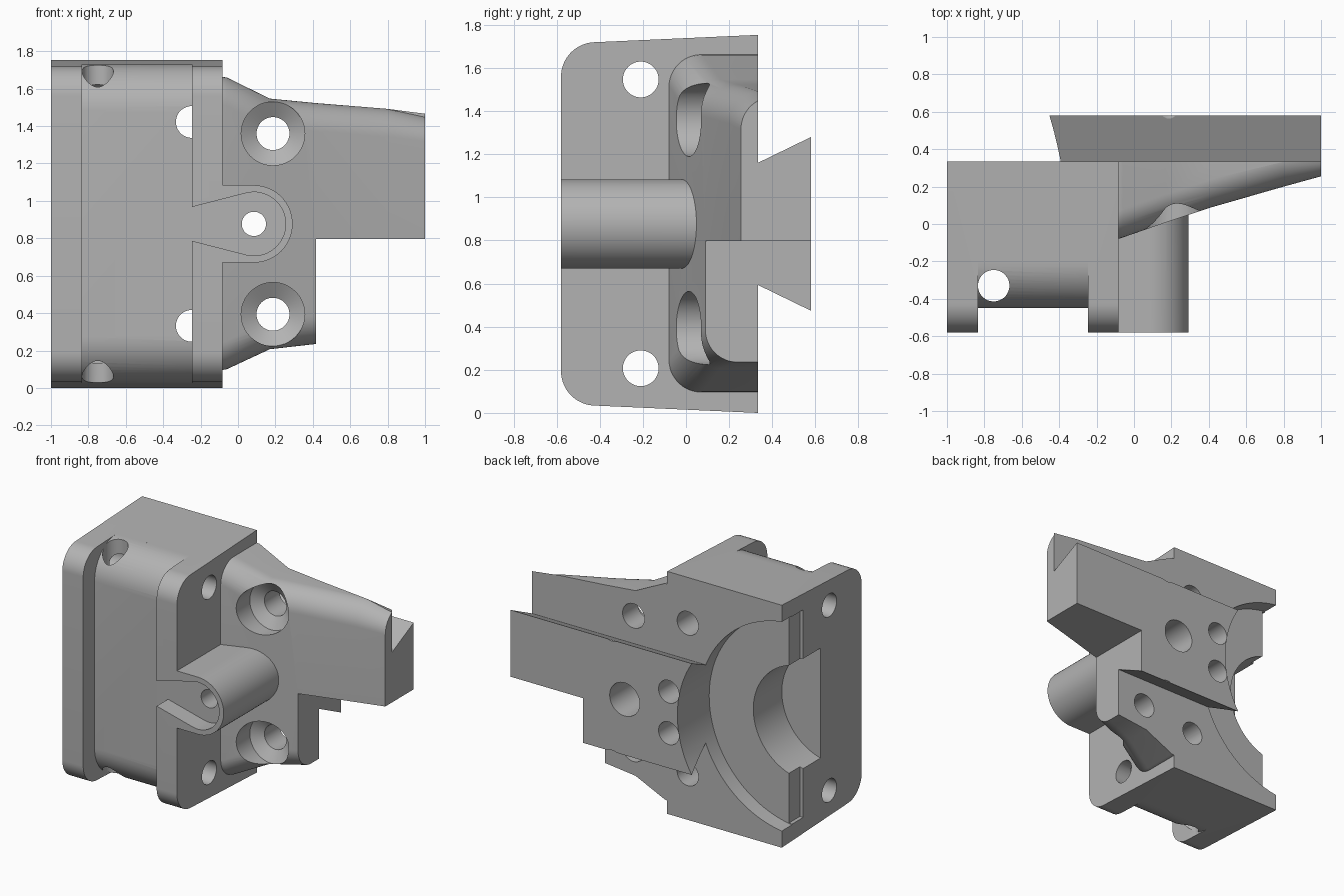
import bpy, bmesh
from math import sin, cos, pi, acos, radians

cube = bpy.data.objects.get("Cube")
if cube:
    bpy.data.objects.remove(cube, do_unlink=True)

MID = 0.877    # mirror height of the part
BACK = 0.333   # mounting face
FLOOR = -0.45  # channel floor

grey = bpy.data.materials.new("plain_grey")
grey.use_nodes = True
grey.diffuse_color = (0.45, 0.45, 0.45, 1)
grey.node_tree.nodes["Principled BSDF"].inputs["Base Color"].default_value = (0.45, 0.45, 0.45, 1)


def loft(name, rings):
    """Closed solid through rings that share a point count."""
    bm = bmesh.new()
    loops = [[bm.verts.new(p) for p in ring] for ring in rings]
    n = len(loops[0])
    for a, b in zip(loops, loops[1:]):
        for i in range(n):
            j = (i + 1) % n
            bm.faces.new((a[i], a[j], b[j], b[i]))
    bm.faces.new(loops[0])
    bm.faces.new(loops[-1])
    bmesh.ops.recalc_face_normals(bm, faces=bm.faces)
    mesh = bpy.data.meshes.new(name)
    bm.to_mesh(mesh)
    bm.free()
    mesh.materials.append(grey)
    ob = bpy.data.objects.new(name, mesh)
    bpy.context.collection.objects.link(ob)
    return ob


def place(axis, a, b, t):
    return {"x": (t, a, b), "y": (a, t, b), "z": (a, b, t)}[axis]


def extrude(name, axis, points, start, end):
    return loft(name, [[place(axis, a, b, t) for a, b in points] for t in (start, end)])


def arc(a, b, r, start, end, steps=16):
    angles = [radians(start + (end - start) * i / steps) for i in range(steps + 1)]
    return [(a + r * cos(t), b + r * sin(t)) for t in angles]


def turned(name, axis, a, b, stations, sides=48):
    """Round solid from (position, radius) stations along an axis."""
    return loft(name, [[place(axis, a + r * cos(2 * pi * i / sides), b + r * sin(2 * pi * i / sides), t)
                        for i in range(sides)] for t, r in stations])


def combine(target, tool, operation):
    mod = target.modifiers.new("shape", "BOOLEAN")
    mod.operation = operation
    mod.solver = "EXACT"
    mod.object = tool
    bpy.context.view_layer.objects.active = target
    bpy.ops.object.modifier_apply(modifier=mod.name)
    bpy.data.objects.remove(tool, do_unlink=True)


def add(tool):
    combine(bracket, tool, "UNION")


def cut(tool):
    combine(bracket, tool, "DIFFERENCE")


def flip(points):
    return [(a, 2 * MID - b) for a, b in reversed(points)]


# Clamp block: slightly tapered, rounded at the front corners
corner = arc(-0.42, 1.56, 0.16, 92, 180)
upper = [(BACK, 2 * MID)] + corner
bracket = extrude("clamp_bracket", "x", upper + flip(upper), -1, -0.083)

# Channel between the two flanges
inner = arc(-0.2, 1.48, 0.25, 90, 180)
channel = [(-0.2, 2), *inner, *flip(inner), (-0.2, -0.2), (-0.8, -0.2), (-0.8, 2)]
cut(extrude("channel_cutter", "x", channel, -0.833, -0.245))


# Tapering arm with rounded front edges
def arm_ring(x, front, top, bottom, r=0.15, steps=12):
    sweep = acos(max(0, (front + r - BACK) / r))
    turn = [sweep * i / steps for i in range(steps + 1)]
    curve = [(front + r - r * cos(t), r - r * sin(t)) for t in turn]
    points = [(BACK, bottom)] + [(y, bottom + d) for y, d in reversed(curve)]
    points += [(y, top - d) for y, d in curve] + [(BACK, top)]
    return [(x, y, z) for y, z in points]


add(loft("arm", [
    arm_ring(-0.15, -0.1, 1.67, 0.085),
    arm_ring(-0.06, -0.072, 1.66, 0.1),
    arm_ring(0.17, 0.008, 1.547, 0.207),
    arm_ring(0.417, 0.09, 1.523, 0.235),
    arm_ring(0.8, 0.2, 1.492, 0.25),
    arm_ring(1, 0.255, 1.466, 0.26)]))

# Dovetail rail on the back
rail = [(0.28, 1.16), (BACK, 1.16), (0.58, 1.28)]
add(extrude("dovetail_rail", "x", rail + flip(rail), -0.6, 1))

# Step under the arm and rail
cut(extrude("step_cutter", "z", [(0.417, -1), (2, -1), (2, 1), (0.417, 1)], -0.5, 0.797))

# Round-ended boss with a tapered recess opening into the channel
boss = [(-0.15, MID - 0.207)] + arc(0.085, MID, 0.207, -90, 90, 28) + [(-0.15, MID + 0.207)]
add(extrude("boss", "y", boss, -0.58, 0.2))
recess = [(-0.26, MID - 0.087)] + arc(0.085, MID, 0.17, -104, 104, 32) + [(-0.26, MID + 0.087)]
cut(extrude("recess_cutter", "y", recess, -0.8, FLOOR))
cut(turned("boss_hole", "y", 0.085, MID, [(-0.8, 0.065), (0.2, 0.065), (0.2001, 0.12), (0.8, 0.12)]))

# Stepped round pocket in the back
cut(turned("pocket", "y", -1.1, MID, [(0.216, 0.763), (0.8, 0.763)], 128))
cut(turned("inner_pocket", "y", -1.1, MID, [(-0.11, 0.41), (0.4, 0.41)], 96))
relief = [(-1.1, MID - 0.755), (-0.975, MID - 0.75), (-0.975, MID + 0.75), (-1.1, MID + 0.755)]
cut(extrude("relief", "y", relief, 0.09, 0.3))

# Holes in mirrored pairs
for side in (-1, 1):
    z = MID + side * 0.483
    cut(turned("screw_hole", "y", 0.187, z,
               [(-0.6, 0.17), (0.11, 0.17), (0.16, 0.088), (0.6, 0.088)]))
    cut(turned("channel_hole", "y", -0.247, MID + side * 0.545, [(-0.455, 0.085), (0.6, 0.085)]))
    cut(turned("rail_hole", "y", -0.268, MID + side * 0.15, [(0.1, 0.082), (0.8, 0.082)]))
    cut(turned("flange_hole", "x", -0.21, MID + side * 0.67, [(-1.2, 0.083), (0, 0.083)]))
cut(turned("cross_hole", "z", -0.75, -0.33, [(-0.2, 0.084), (2, 0.084)]))

# Smooth curved faces, crisp edges
bpy.ops.object.select_all(action="DESELECT")
bracket.select_set(True)
bpy.context.view_layer.objects.active = bracket
bpy.ops.object.shade_smooth_by_angle(angle=radians(25))
